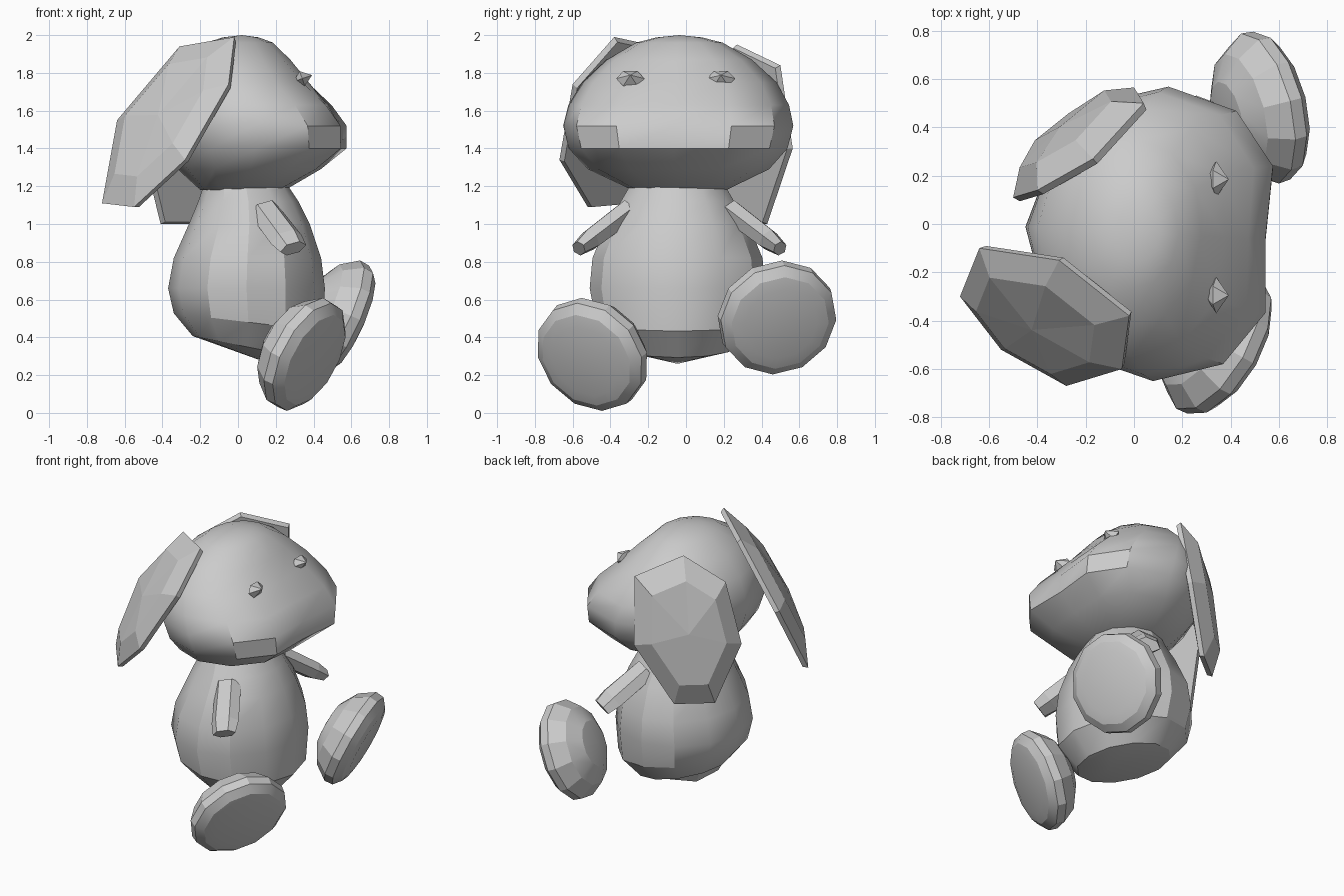
import bpy, bmesh, math
from mathutils import Vector, Matrix

if "Cube" in bpy.data.objects:
    bpy.data.objects.remove(bpy.data.objects["Cube"])

YC = -0.035  # the toy's own mirror line


def loft(name, rings, smooth=None):
    """Skin rings of equal point count; a single-point ring closes to a tip."""
    bm = bmesh.new()
    loops = [[bm.verts.new(p) for p in r] for r in rings]
    for a, b in zip(loops, loops[1:]):
        n = max(len(a), len(b))
        for i in range(n):
            j = (i + 1) % n
            if len(a) == 1:
                bm.faces.new((a[0], b[j], b[i]))
            elif len(b) == 1:
                bm.faces.new((a[i], a[j], b[0]))
            else:
                bm.faces.new((a[i], a[j], b[j], b[i]))
    for r in (loops[0], loops[-1]):
        if len(r) > 1:
            bm.faces.new(r)
    bmesh.ops.recalc_face_normals(bm, faces=bm.faces)
    me = bpy.data.meshes.new(name)
    bm.to_mesh(me)
    bm.free()
    ob = bpy.data.objects.new(name, me)
    bpy.context.collection.objects.link(ob)
    if smooth:
        bpy.ops.object.select_all(action='DESELECT')
        ob.select_set(True)
        bpy.context.view_layer.objects.active = ob
        bpy.ops.object.shade_smooth_by_angle(angle=math.radians(smooth))
    return ob


def circle(n):
    return [(math.cos(2 * math.pi * i / n), math.sin(2 * math.pi * i / n)) for i in range(n)]


def axis_matrix(pos, direction):
    return Matrix.Translation(pos) @ Vector(direction).to_track_quat('Z', 'Y').to_matrix().to_4x4()


# Body: pear with a slanted bottom (z, x back, x front, y half, slant)
rings = [[(0.17, YC - 0.01, 0.26)]]
for z, xb, xf, yh, slant in [(0.35, -0.24, 0.33, 0.31, -0.2), (0.48, -0.34, 0.45, 0.43, -0.12),
                             (0.66, -0.37, 0.46, 0.465, 0), (0.82, -0.34, 0.44, 0.45, 0),
                             (1.0, -0.26, 0.38, 0.375, 0), (1.12, -0.21, 0.32, 0.30, 0),
                             (1.24, -0.17, 0.24, 0.23, 0)]:
    xc, rx = (xb + xf) / 2, (xf - xb) / 2
    rings.append([(xc + rx * c, YC - 0.01 + yh * s, z + slant * rx * c) for c, s in circle(12)])
loft("body", rings, 29)

# Head: broad, with a flat muzzle that rounds off toward the crown
half = [(0.95, 0), (0.98, 0.5), (0.66, 0.86), (0.1, 1), (-0.4, 0.88), (-0.8, 0.52), (-1, 0)]
plan = half + [(x, -y) for x, y in half[5:0:-1]]
rings = []
for z, xb, xf, yh, flat in [(1.18, -0.2, 0.25, 0.25, 0), (1.29, -0.32, 0.45, 0.48, 0.6),
                            (1.40, -0.41, 0.57, 0.58, 1), (1.52, -0.45, 0.57, 0.61, 1),
                            (1.63, -0.44, 0.495, 0.585, 0.9), (1.75, -0.40, 0.385, 0.515, 0.5),
                            (1.87, -0.29, 0.28, 0.385, 0.2), (1.96, -0.17, 0.185, 0.23, 0),
                            (1.988, -0.08, 0.11, 0.12, 0)]:
    xc, rx = (xb + xf) / 2, (xf - xb) / 2
    ring = []
    for (px, py), (c, s) in zip(plan, circle(12)):
        ux, uy = c + (px - c) * flat, s + (py - s) * flat
        ring.append(Matrix.Rotation(math.radians(-3), 3, 'Z') @ Vector((xc + rx * ux, yh * uy, z))
                    + Vector((0, YC, 0)))
    rings.append(ring)
rings.append([(0.02, YC, 2.0)])
loft("head", rings, 35)


# Ears: seven-sided slabs with a bevelled, domed outer side
def ear(name, outline, shift):
    pts = [Vector(p) for p in outline]
    mid = sum(pts, Vector()) / len(pts)
    n = Vector()
    for a, b in zip(pts, pts[1:] + pts[:1]):
        n += (a - mid).cross(b - mid)
    n.normalize()
    if n.dot(mid - Vector((0.05, YC, 1.55))) < 0:
        n = -n
    shape = [(0.97, -0.03), (1, 0), (0.7, 0.06 + shift)]
    rings = [[mid + (p - mid) * s + n * h for p in pts] for s, h in shape]
    loft(name, rings + [[mid + n * (0.085 + shift)]])


ear("right_ear", [(-0.02, -0.38, 1.99), (-0.31, -0.15, 1.94), (-0.64, -0.1, 1.55), (-0.72, -0.3, 1.11),
                  (-0.55, -0.52, 1.09), (-0.28, -0.67, 1.34), (-0.05, -0.6, 1.74)], 0)
ear("left_ear", [(0.04, 0.5, 1.84), (-0.17, 0.27, 1.95), (-0.4, 0.14, 1.78), (-0.5, 0.11, 1.37),
                 (-0.41, 0.27, 1.0), (-0.21, 0.43, 1.0), (0.0, 0.565, 1.4)], 0.02)

for side, s in (("right", -1), ("left", 1)):
    # Eyes: small pointed gems
    base = Vector((0.34, YC + s * 0.24 - 0.02, 1.77))
    m = axis_matrix(base, (1, 0, 0.35))
    rim = [base + Vector((-0.35 * 0.045 * t, 0.075 * c, 0.045 * t)) for c, t in circle(6)]
    loft(side + "_eye", [[m @ Vector((0, 0, -0.05))], rim, [m @ Vector((0, 0, 0.055))]])

    # Arms: tapered stubs with blunt ends
    start = Vector((0.14, YC + s * 0.27, 1.07))
    end = Vector((0.285, YC + s * 0.52, 0.88))
    d = (end - start).normalized()
    side_dir = Vector((0.75, -s * 0.3, 0.22))
    side_dir = (side_dir - d * side_dir.dot(d)).normalized()
    up = d.cross(side_dir)
    rings = []
    for t, w, h in [(0, 0.085, 0.065), (0.8, 0.09, 0.06), (1.05, 0.075, 0.04)]:
        rings.append([start.lerp(end, t) + side_dir * (w * c) + up * (h * q) for c, q in circle(6)])
    loft(side + "_arm", rings)

# Feet: rounded-edge soles facing forward, outward and a little down, domed behind
profile = [(0.15, -0.165), (0.255, -0.105), (0.32, -0.01), (0.315, 0.045), (0.265, 0.085), (0.2, 0.1)]
for name, pos, normal in [("right_foot", (0.34, -0.49, 0.315), (0.78, -0.44, -0.42)),
                          ("left_foot", (0.53, 0.48, 0.51), (0.88, 0.22, -0.4))]:
    m = axis_matrix(pos, normal)
    rings = [[m @ Vector((r * c, r * s, h)) for c, s in circle(12)] for r, h in profile]
    loft(name, [[m @ Vector((0, 0, -0.185))]] + rings + [[m @ Vector((0, 0, 0.1))]], 20)
